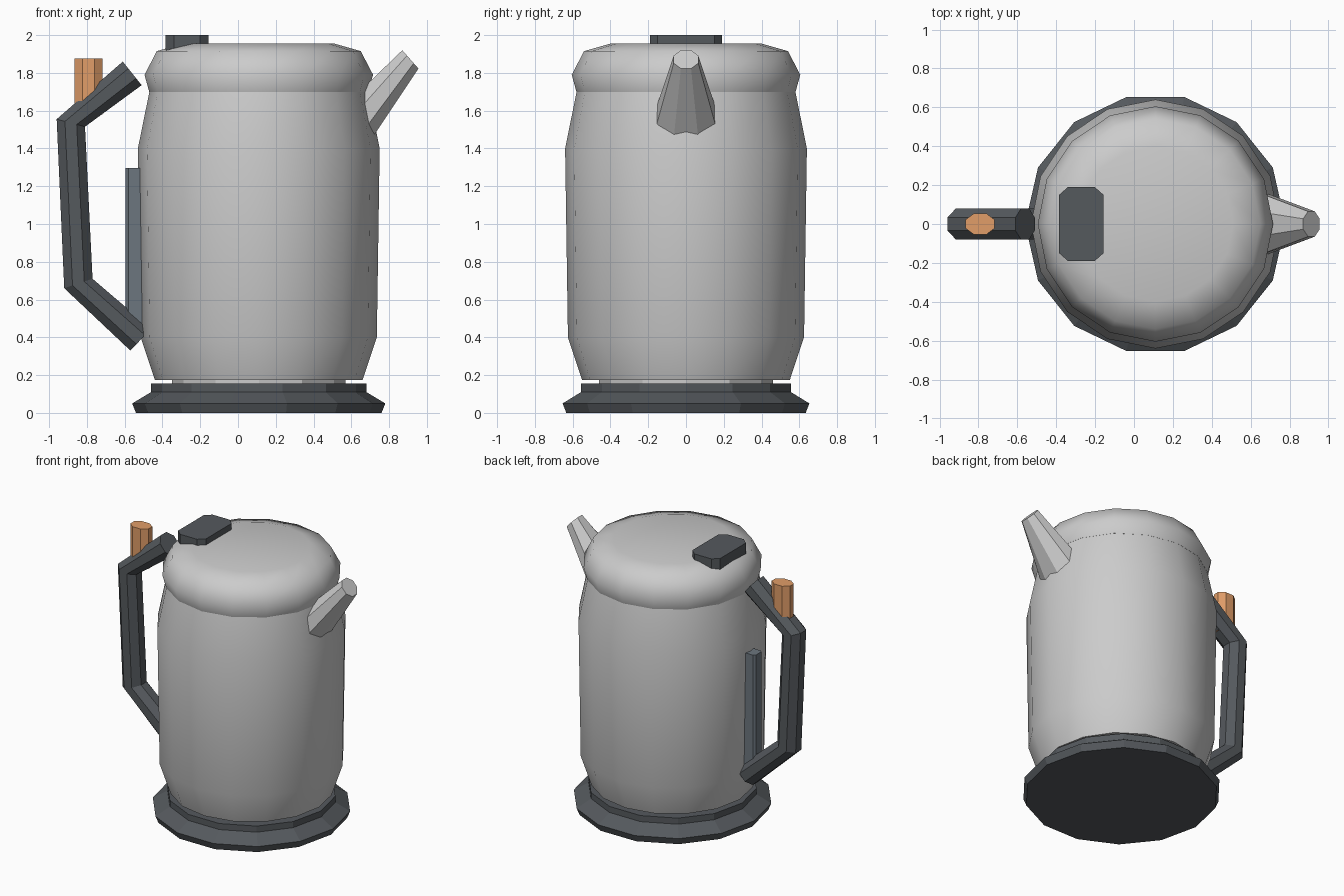
import bpy, bmesh
from math import sin, cos, pi, radians

if "Cube" in bpy.data.objects:
    bpy.data.objects.remove(bpy.data.objects["Cube"])

CX = 0.11  # axis of the round parts


def material(name, rgb):
    m = bpy.data.materials.new(name)
    m.diffuse_color = (*rgb, 1)
    m.use_nodes = True
    m.node_tree.nodes["Principled BSDF"].inputs["Base Color"].default_value = m.diffuse_color
    return m


DARK = material("dark_plastic", (0.09, 0.10, 0.11))
ORANGE = material("orange_plastic", (0.75, 0.34, 0.14))
WINDOW = material("tinted_window", (0.15, 0.18, 0.21))


def skin(name, rings, mat=None, smooth=None):
    """Join equal rings of points into a closed solid with capped ends."""
    bm = bmesh.new()
    loops = [[bm.verts.new(p) for p in ring] for ring in rings]
    n = len(loops[0])
    for a, b in zip(loops, loops[1:]):
        for i in range(n):
            j = (i + 1) % n
            bm.faces.new((a[i], a[j], b[j], b[i]))
    bm.faces.new(loops[0][::-1])
    bm.faces.new(loops[-1])
    bmesh.ops.recalc_face_normals(bm, faces=bm.faces)
    me = bpy.data.meshes.new(name)
    bm.to_mesh(me)
    bm.free()
    if smooth:
        me.shade_smooth()
        me.set_sharp_from_angle(angle=radians(smooth))
    if mat:
        me.materials.append(mat)
    ob = bpy.data.objects.new(name, me)
    bpy.context.collection.objects.link(ob)
    return ob


def lathe(name, profile, sides, mat=None, smooth=None):
    """Turn (radius, z) points around the kettle axis."""
    angles = [2 * pi * i / sides for i in range(sides)]
    return skin(name, [[(CX + r * cos(a), r * sin(a), z) for a in angles]
                       for r, z in profile], mat, smooth)


def octagon_tube(name, sections, mat=None):
    """Octagonal tube; a section is outer (x, z), inner (x, z), half width in y."""
    rings = []
    for (xo, zo), (xi, zi), w in sections:
        ring = []
        for i in range(8):
            a = pi / 8 + i * pi / 4
            u, v = sin(a) / cos(pi / 8), cos(a) / cos(pi / 8)
            ring.append(((xo + xi) / 2 + u * (xo - xi) / 2, v * w,
                         (zo + zi) / 2 + u * (zo - zi) / 2))
        rings.append(ring)
    return skin(name, rings, mat)


def cut_corner_block(name, x0, x1, hy, z0, z1, cx, cy, mat):
    """Upright block with its four vertical corners cut off."""
    plan = [(x0 + cx, -hy), (x1 - cx, -hy), (x1, -hy + cy), (x1, hy - cy),
            (x1 - cx, hy), (x0 + cx, hy), (x0, hy - cy), (x0, -hy + cy)]
    return skin(name, [[(x, y, z) for x, y in plan] for z in (z0, z1)], mat)


# Power base and the connector under the jug
lathe("power_base", [(0.65, 0), (0.67, 0.05), (0.57, 0.11), (0.57, 0.155)], 14, DARK)
lathe("base_connector", [(0.46, 0.15), (0.46, 0.18)], 12)

# Jug and lid
lathe("jug_body", [(0.55, 0.175), (0.625, 0.40), (0.64, 1.40), (0.575, 1.72)], 16, smooth=35)
lathe("lid", [(0.58, 1.70), (0.605, 1.79), (0.54, 1.915), (0.40, 1.955)], 16, smooth=52)

# Spout
octagon_tube("spout", [((0.58, 1.64), (0.66, 1.38), 0.175),
                       ((0.87, 1.92), (0.955, 1.823), 0.065)])

# Handle
octagon_tube("handle", [((-0.61, 1.86), (-0.51, 1.735), 0.08),
                        ((-0.96, 1.555), (-0.81, 1.515), 0.08),
                        ((-0.92, 0.66), (-0.77, 0.71), 0.08),
                        ((-0.57, 0.33), (-0.46, 0.445), 0.08)], DARK)

# Switch, lid button and water window
cut_corner_block("power_switch", -0.866, -0.717, 0.054, 1.58, 1.875, 0.042, 0.032, ORANGE)
cut_corner_block("lid_button", -0.385, -0.157, 0.19, 1.91, 2.0, 0.045, 0.04, DARK)
cut_corner_block("water_window", -0.595, -0.47, 0.045, 0.42, 1.297, 0.015, 0.015, WINDOW)
